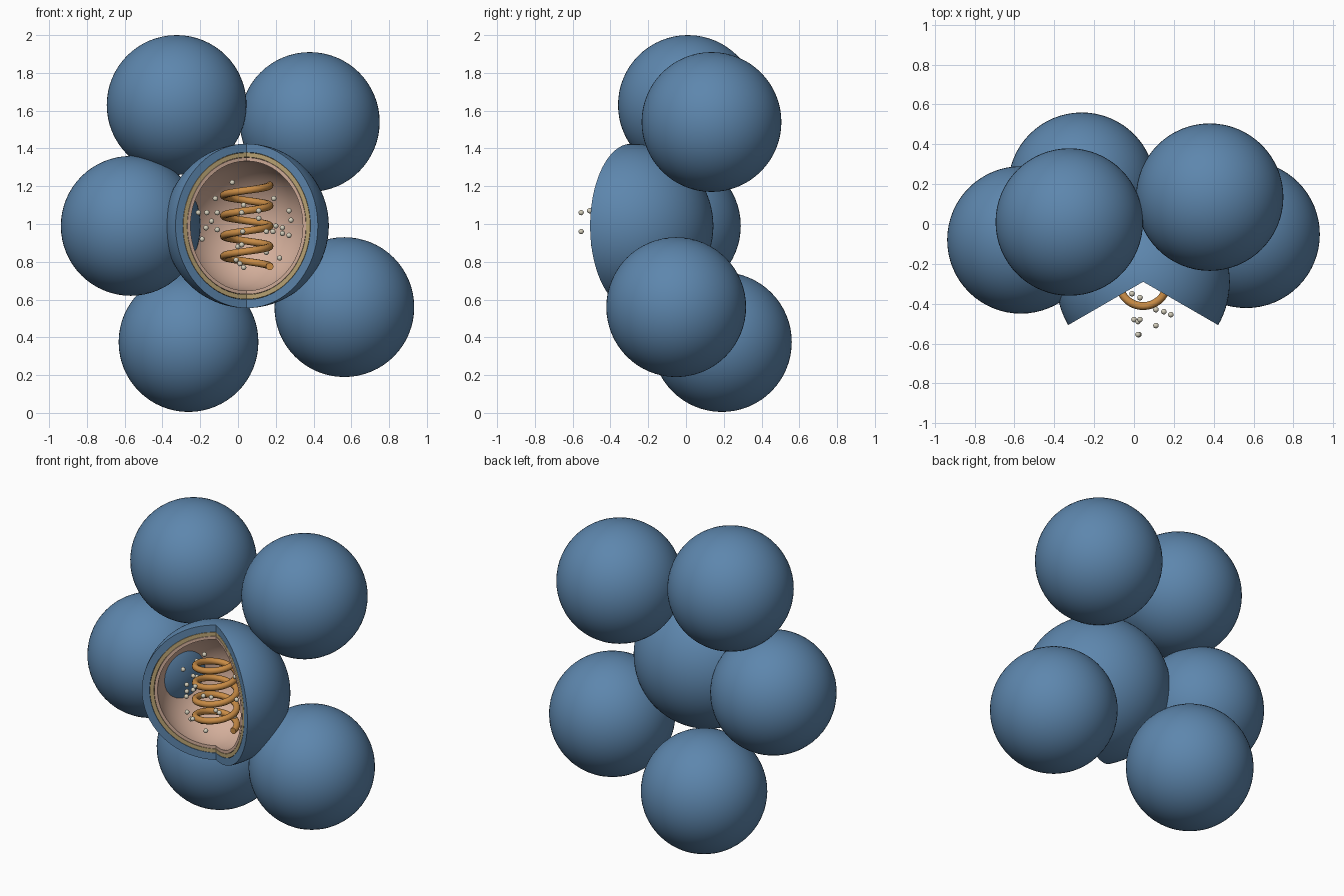
import bpy, bmesh, math
from mathutils import Vector

if "Cube" in bpy.data.objects:
    bpy.data.objects.remove(bpy.data.objects["Cube"])

CENTRE = Vector((0.046, -0.29, 0.99))


def material(name, rgb):
    m = bpy.data.materials.new(name)
    m.diffuse_color = (*rgb, 1)
    m.use_nodes = True
    m.node_tree.nodes["Principled BSDF"].inputs["Base Color"].default_value = m.diffuse_color
    return m


BLUE = material("cell_blue", (0.11, 0.24, 0.42))
GOLD = material("wall_gold", (0.50, 0.38, 0.18))
PINK = material("membrane_pink", (0.66, 0.43, 0.33))
ORANGE = material("coil_orange", (0.58, 0.26, 0.06))
CREAM = material("granule_cream", (0.66, 0.62, 0.50))


def finish(name, bm, mat, angle=35):
    me = bpy.data.meshes.new(name)
    bm.to_mesh(me)
    bm.free()
    ob = bpy.data.objects.new(name, me)
    bpy.context.collection.objects.link(ob)
    me.materials.append(mat)
    bpy.ops.object.select_all(action='DESELECT')
    ob.select_set(True)
    bpy.context.view_layer.objects.active = ob
    bpy.ops.object.shade_smooth_by_angle(angle=math.radians(angle))
    return ob


def sphere(name, loc, r, mat, seg=64):
    bm = bmesh.new()
    bmesh.ops.create_uvsphere(bm, u_segments=seg, v_segments=seg // 2, radius=r)
    ob = finish(name, bm, mat)
    ob.location = loc


def cut_shell(name, r_out, r_in, mat, nu=64, nv=40):
    """Hollow sphere with a 120 degree wedge open to the front."""
    bm = bmesh.new()

    def grid(r):
        rows = []
        for i in range(nu + 1):
            a = math.radians(-30 + 240 * i / nu)
            rows.append([bm.verts.new(CENTRE + Vector((
                r * math.sin(t) * math.cos(a), r * math.sin(t) * math.sin(a), r * math.cos(t))))
                for t in (math.pi * j / nv for j in range(nv + 1))])
        return rows

    o, n = grid(r_out), grid(r_in)
    for j in range(nv):
        for g in (o, n):
            for i in range(nu):
                bm.faces.new((g[i][j], g[i][j + 1], g[i + 1][j + 1], g[i + 1][j]))
        for i in (0, nu):  # flat cut faces
            bm.faces.new((o[i][j], o[i][j + 1], n[i][j + 1], n[i][j]))
    bmesh.ops.remove_doubles(bm, verts=bm.verts, dist=1e-5)
    bmesh.ops.recalc_face_normals(bm, faces=bm.faces)
    finish(name, bm, mat)


# Whole neighbouring cells
for i, loc in enumerate([(-0.325, 0.01, 1.63), (0.38, 0.135, 1.54), (-0.568, -0.08, 0.99),
                         (-0.262, 0.19, 0.375), (0.563, -0.052, 0.56)]):
    sphere(f"cell_{i + 1}", loc, 0.37, BLUE)

# Opened middle cell in three layers
cut_shell("outer_coat", 0.435, 0.39, BLUE)
cut_shell("cell_wall", 0.388, 0.364, GOLD)
cut_shell("membrane", 0.362, 0.343, PINK)

# Coil: four turns, descending from the right through the front
bm = bmesh.new()
TURNS, STEPS, SIDES, R, WIRE = 4, 36, 10, 0.122, 0.02
z0, z1 = 1.205, 0.775
rings = []
for i in range(TURNS * STEPS + 1):
    a = -2 * math.pi * i / STEPS
    rad = Vector((math.cos(a), math.sin(a), 0))
    p = Vector((CENTRE.x, CENTRE.y, z0 + (z1 - z0) * i / (TURNS * STEPS))) + rad * R
    rings.append([bm.verts.new(p + WIRE * (rad * math.cos(b) + Vector((0, 0, math.sin(b)))))
                  for b in (2 * math.pi * k / SIDES for k in range(SIDES))])
for a, b in zip(rings, rings[1:]):
    for k in range(SIDES):
        bm.faces.new((a[k], a[(k + 1) % SIDES], b[(k + 1) % SIDES], b[k]))
bm.faces.new(rings[0])
bm.faces.new(rings[-1])
bmesh.ops.recalc_face_normals(bm, faces=bm.faces)
finish("coil", bm, ORANGE, 60)

# Small granules floating inside
GRANULES = [
    (-0.03, -0.30, 1.22), (0.19, -0.30, 1.135), (-0.12, -0.25, 1.135), (0.27, -0.27, 1.07),
    (0.28, -0.22, 1.02), (-0.21, -0.26, 1.06), (-0.165, -0.20, 1.06), (-0.11, -0.30, 1.06),
    (-0.14, -0.22, 1.015), (-0.17, -0.28, 0.98), (-0.19, -0.25, 0.92), (0.20, -0.30, 0.99),
    (0.235, -0.24, 0.98), (0.235, -0.20, 0.95), (0.27, -0.28, 0.94), (0.15, -0.44, 0.96),
    (-0.11, -0.30, 0.97), (0.22, -0.26, 0.82), (0.03, -0.37, 0.77), (-0.01, -0.35, 0.81),
    (0.15, -0.25, 0.85), (0.11, -0.51, 1.07), (0.02, -0.555, 1.06), (0.02, -0.49, 0.89),
    (0.0, -0.48, 0.88), (0.185, -0.455, 0.96), (0.03, -0.48, 1.10), (0.11, -0.43, 1.03),
    (0.01, -0.25, 0.79), (0.025, -0.555, 0.96)]
for i, loc in enumerate(GRANULES):
    sphere(f"granule_{i + 1}", loc, 0.014, CREAM, 16)
